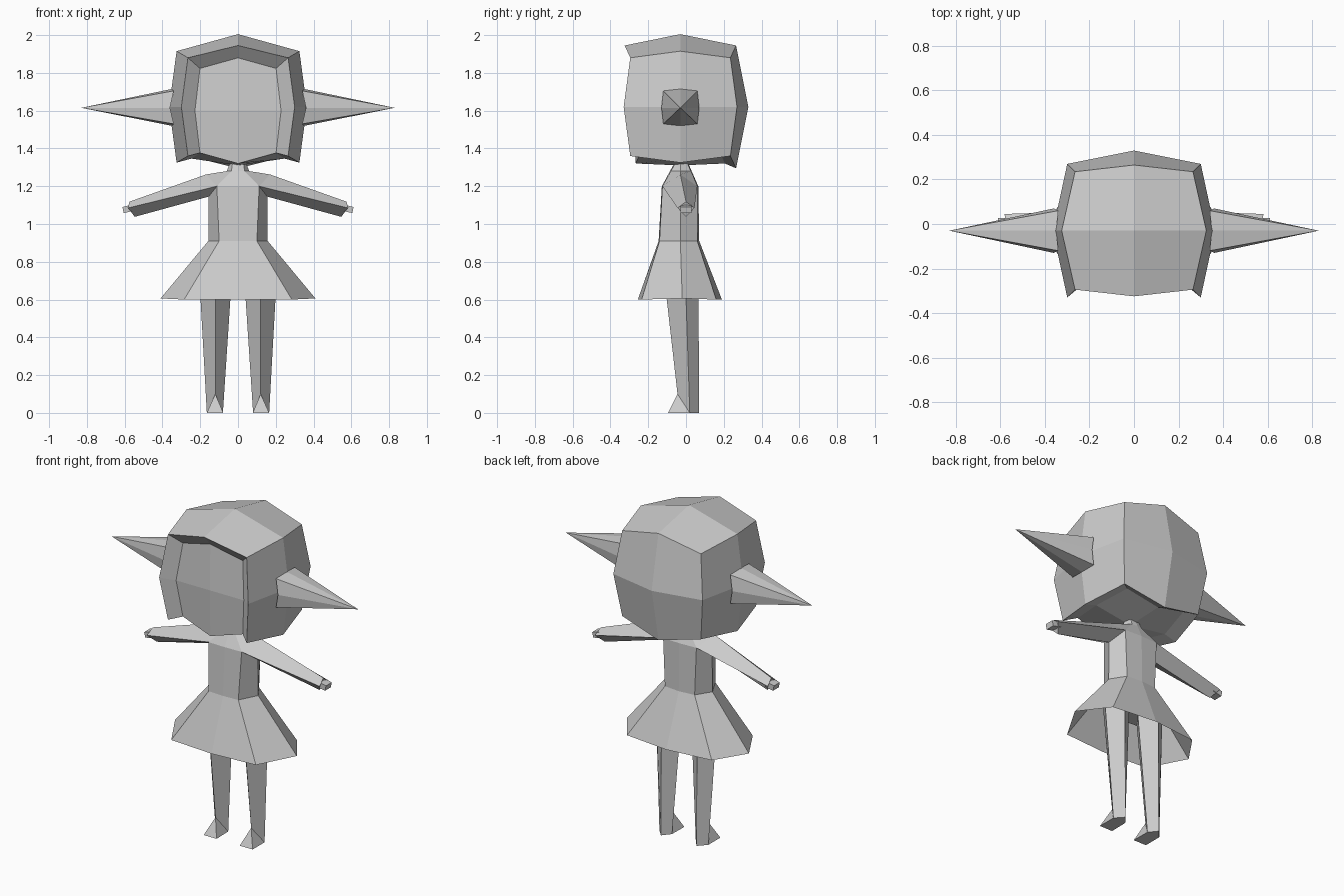
import bpy, bmesh
from itertools import product

if "Cube" in bpy.data.objects:
    bpy.data.objects.remove(bpy.data.objects["Cube"])

grey = bpy.data.materials.new("light_grey")
grey.diffuse_color = (0.6, 0.6, 0.6, 1)
grey.use_nodes = True
grey.node_tree.nodes["Principled BSDF"].inputs["Base Color"].default_value = grey.diffuse_color


def build(name, verts, faces, mirror=False, recalc=True):
    me = bpy.data.meshes.new(name)
    me.from_pydata(verts, [], faces)
    me.materials.append(grey)
    if recalc:
        bm = bmesh.new()
        bm.from_mesh(me)
        bmesh.ops.recalc_face_normals(bm, faces=bm.faces)
        bm.to_mesh(me)
        bm.free()
    ob = bpy.data.objects.new(name, me)
    bpy.context.collection.objects.link(ob)
    if mirror:
        mod = ob.modifiers.new("mirror", 'MIRROR')
        mod.use_clip = True
    return ob


def loft(name, rings, closed=True, caps=True, recalc=True):
    """Join equal rings with quads; mirrored over x."""
    n = len(rings[0])
    faces = []
    for r in range(len(rings) - 1):
        a, b = r * n, (r + 1) * n
        for i in range(n if closed else n - 1):
            j = (i + 1) % n
            faces.append((a + i, a + j, b + j, b + i))
    if caps:
        faces.append(tuple(reversed(range(n))))
        faces.append(tuple(range((len(rings) - 1) * n, len(rings) * n)))
    return build(name, [p for r in rings for p in r], faces, True, recalc)


# Head: rounded 2x2x2 cube; face and underside are set inside the hair shell
SHAPE = {(1, 1, 1): (.265, .265, .26), (0, 1, 1): (0, .295, .325),
         (1, 0, 1): (.325, 0, .295), (1, 1, 0): (.3, .3, 0),
         (1, 0, 0): (.365, 0, 0), (0, 1, 0): (0, .36, 0), (0, 0, 1): (0, 0, .385)}


def head_point(key, inner):
    s = SHAPE[tuple(abs(c) for c in key)]
    x, y, z = (c * d for c, d in zip(key, s))
    if inner:
        return (x * .76, max(y * .8 - .03, -.27), max(1.6 + z * .86, 1.31))
    return (x, y - .03, 1.62 + z)


verts, index, faces, rim = [], {}, [], {}


def vid(key, inner):
    if (key, inner) not in index:
        index[key, inner] = len(verts)
        verts.append(head_point(key, inner))
    return index[key, inner]


for axis, side in product(range(3), (-1, 1)):
    inner = side == -1 and axis in (1, 2)
    u, v = (axis + 1) % 3, (axis + 2) % 3
    for a, b in product((-1, 0), repeat=2):
        quad = []
        for da, db in ((0, 0), (1, 0), (1, 1), (0, 1)):
            k = [0, 0, 0]
            k[axis], k[u], k[v] = side, a + da, b + db
            quad.append(tuple(k))
        faces.append(tuple(vid(k, inner) for k in quad))
        if inner:
            for i in range(4):
                e = frozenset((quad[i], quad[(i + 1) % 4]))
                rim[e] = rim.get(e, 0) + 1
for e, count in rim.items():
    if count == 1:
        p, q = e
        faces.append((vid(p, 0), vid(q, 0), vid(q, 1), vid(p, 1)))
build("head_and_hair", verts, faces)

# Pointed side horns
base = [(x, y - .03, z + 1.615) for x, y, z in (
    (.34, -.09, -.085), (.35, 0, -.095), (.34, .09, -.085), (.36, .1, 0),
    (.34, .09, .09), (.35, 0, .1), (.34, -.09, .09), (.36, -.1, 0))]
build("side_horns", base + [(.83, -.03, 1.615)],
      [(i, (i + 1) % 8, 8) for i in range(8)] + [tuple(range(8))], True)


def half_ring(fm, front, side, back, bm_, z, zs=None):
    """Half outline from front middle to back middle."""
    zs = z if zs is None else zs
    return [(0, fm, z), (*front, z), (*side, zs), (*back, z), (0, bm_, z)]


hem = half_ring(-.255, (.285, -.235), (.41, -.02), (.285, .16), .19, .6, .606)
waist = half_ring(-.145, (.1, -.14), (.157, -.03), (.1, .06), .07, .91)
hips = half_ring(-.11, (.1, -.1), (.16, -.03), (.1, .05), .06, .74)
chest = half_ring(-.128, (.112, -.125), (.155, -.03), (.112, .06), .065, 1.2, 1.145)
yoke = chest[:2] + [(.17, -.03, 1.262)] + chest[3:]
collar = half_ring(-.085, (.035, -.08), (.06, -.03), (.035, .025), .03, 1.28)
throat = half_ring(-.065, (.03, -.06), (.045, -.03), (.03, .01), .015, 1.315)
nape = [(x, y, 1.38) for x, y, z in throat]

# Open skirt, body and neck
loft("skirt", [hem, waist], False, False, False)
pelvis_and_torso = loft("torso", [hips, waist, chest], False, False, False)
build("pelvis_base", hips, [tuple(reversed(range(5)))], True, False)
loft("shoulders_and_neck", [yoke, collar, throat, nape], False, False, False)

# Arms: diamond section
loft("arms", [
    [yoke[2], chest[1], chest[2], chest[3]],
    [(.575, 0, 1.118), (.582, -.045, 1.085), (.547, 0, 1.038), (.582, .045, 1.085)]])
loft("hands", [
    [(.55, -.028, 1.105), (.55, -.028, 1.07), (.55, .028, 1.07), (.55, .028, 1.105)],
    [(.612, -.028, 1.09), (.605, -.028, 1.058), (.605, .028, 1.058), (.612, .028, 1.09)]])

# Legs with wedge feet
leg = [(.12, -.12, .76), (.207, -.005, .76), (.12, .065, .76), (.03, -.005, .76),
       (.12, -.045, .1), (.165, .02, 0), (.12, .07, 0), (.08, .02, 0),
       (.078, -.095, 0), (.165, -.095, 0)]
build("legs_and_feet", leg, [
    (0, 1, 5, 4), (1, 2, 6, 5), (2, 3, 7, 6), (3, 0, 4, 7), (0, 3, 2, 1),
    (4, 5, 9), (4, 9, 8), (4, 8, 7), (5, 6, 7, 8, 9)], True)
